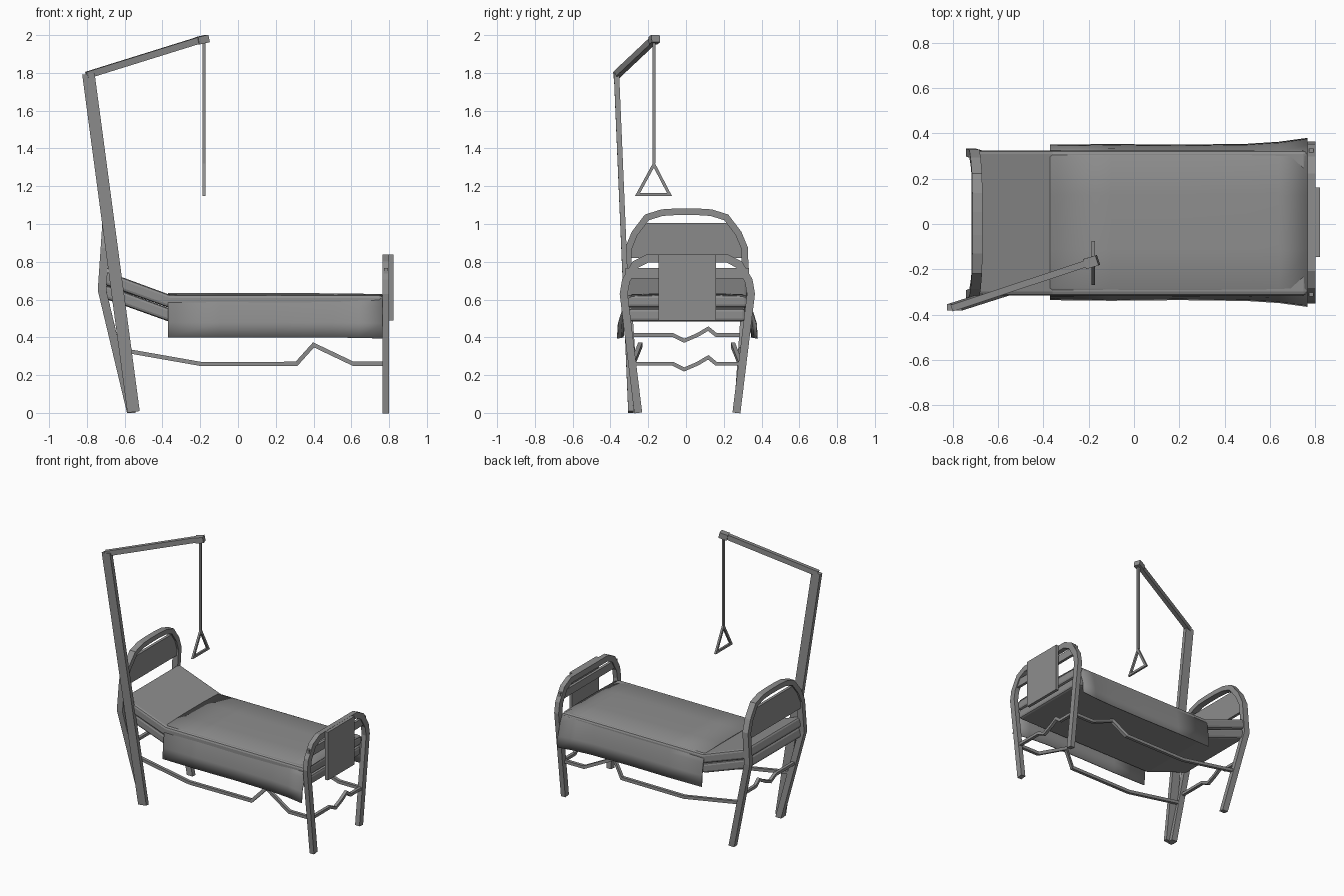
import bpy, bmesh, math
from mathutils import Vector

if "Cube" in bpy.data.objects:
    bpy.data.objects.remove(bpy.data.objects["Cube"])

grey = bpy.data.materials.new("plain_grey")
grey.use_nodes = True
grey.diffuse_color = (0.27, 0.27, 0.27, 1)
grey.node_tree.nodes["Principled BSDF"].inputs["Base Color"].default_value = (0.27, 0.27, 0.27, 1)


def finish(name, bm, smooth=False):
    bmesh.ops.recalc_face_normals(bm, faces=bm.faces[:])
    mesh = bpy.data.meshes.new(name)
    bm.to_mesh(mesh)
    bm.free()
    mesh.materials.append(grey)
    ob = bpy.data.objects.new(name, mesh)
    bpy.context.collection.objects.link(ob)
    if smooth:
        bpy.ops.object.select_all(action='DESELECT')
        ob.select_set(True)
        bpy.context.view_layer.objects.active = ob
        bpy.ops.object.shade_smooth_by_angle(angle=math.radians(35))
    return ob


def bar(name, points, side, depth, width, closed=False):
    """Rectangular bar along a path, mitred at the corners."""
    pts = [Vector(p) for p in points]
    side = Vector(side).normalized()
    n = len(pts)
    bm = bmesh.new()
    rings = []
    for i, p in enumerate(pts):
        before = pts[i - 1] if i or closed else None
        after = pts[(i + 1) % n] if i < n - 1 or closed else None
        d = [(b - a).normalized() for a, b in ((before, p), (p, after)) if a is not None and b is not None]
        normals = [v.cross(side).normalized() for v in d]
        m = sum(normals, Vector()).normalized()
        m *= width / 2 / max(m.dot(normals[0]), 0.4)
        s = side * depth / 2
        rings.append([bm.verts.new(p + q) for q in (s + m, s - m, -s - m, m - s)])
    for i in range(n if closed else n - 1):
        a, b = rings[i], rings[(i + 1) % n]
        for k in range(4):
            j = (k + 1) % 4
            bm.faces.new((a[k], a[j], b[j], b[k]))
    if not closed:
        bm.faces.new(rings[0])
        bm.faces.new(rings[-1])
    return finish(name, bm)


def prism(name, outline, offset, smooth=False):
    """Flat outline pushed along an offset vector."""
    bm = bmesh.new()
    face = bm.faces.new([bm.verts.new(p) for p in outline])
    new = bmesh.ops.extrude_face_region(bm, geom=[face])["geom"]
    bmesh.ops.translate(bm, vec=offset, verts=[v for v in new if isinstance(v, bmesh.types.BMVert)])
    return finish(name, bm, smooth)


def arch(half, x_of, cy):
    """Mirror half of an end frame, listed from foot to crown."""
    left = [(x_of(z), cy - y, z) for y, z in half]
    right = [(x_of(z), cy + y, z) for y, z in reversed(half)]
    return left + right


# End frames: legs and arch in one bent bar
def head_x(z):
    return -0.565 - 0.155 * z / 0.65 if z < 0.65 else -0.72 + 0.07 * (z - 0.65)


foot_half = [(0.26, 0), (0.337, 0.63), (0.325, 0.70), (0.275, 0.785), (0.21, 0.818)]
head_half = [(0.268, 0), (0.312, 0.65), (0.308, 0.87), (0.275, 0.95), (0.21, 1.035), (0.13, 1.06), (0.05, 1.065)]
bar("foot_frame", arch(foot_half, lambda z: 0.783, 0.007), (1, 0, 0), 0.035, 0.042)
bar("head_frame", arch(head_half, head_x, 0.003), (1, 0, 0), 0.045, 0.035)

# End boards
bar("foot_rail", [(0.783, -0.32, 0.74), (0.783, 0.334, 0.74)], (1, 0, 0), 0.02, 0.055)
prism("foot_panel", [(0.80, -0.145, 0.49), (0.80, 0.16, 0.49), (0.80, 0.16, 0.838), (0.80, -0.145, 0.838)],
      (0.022, 0, 0))
board = [(0.31, 0.82), (0.305, 0.88), (0.27, 0.95), (0.215, 1.005)]
prism("head_panel", arch(board, lambda z: head_x(z) - 0.01, 0.003), (0.02, 0, 0))

# Mattress and bed base, bent up at the head end
layers = (("mattress", 0.625, 0.558, 0.315), ("bed_base", 0.552, 0.485, 0.305))
for name, top, low, half in layers:
    rise = 0.125
    outline = [(-0.70, -half, top + rise), (-0.36, -half, top), (0.765, -half, top),
               (0.765, -half, low), (-0.37, -half, low), (-0.72, -half, low + rise)]
    ob = prism(name, outline, (0, 2 * half + 0.01, 0))
    bev = ob.modifiers.new("soft_edges", 'BEVEL')
    bev.width = 0.016
    bev.segments = 2
    bev.limit_method = 'ANGLE'
    bev.angle_limit = math.radians(40)

# Blanket draped over both sides, flaring towards the foot
section = [(0.343, 0.40), (0.338, 0.48), (0.326, 0.57), (0.312, 0.618), (0.29, 0.629), (0.12, 0.634)]
stations = [(-0.37, 0), (-0.1, 0.003), (0.2, 0), (0.5, 0.004), (0.64, 0.013), (0.765, 0.03)]
bm = bmesh.new()
rows = []
for x, flare in stations:
    prof = [(y + flare * min(1, (0.64 - z) / 0.15), z - flare * 0.2) for y, z in section]
    full = [(-y, z) for y, z in prof] + [(y, z) for y, z in reversed(prof)]
    rows.append([bm.verts.new((x, y + 0.007, z)) for y, z in full])
for a, b in zip(rows, rows[1:]):
    for k in range(len(a) - 1):
        bm.faces.new((a[k], a[k + 1], b[k + 1], b[k]))
blanket = finish("blanket", bm, True)
solid = blanket.modifiers.new("cloth_thickness", 'SOLIDIFY')
solid.thickness = 0.006

# Side rails with a raised kink that leans inwards
rail = [(-0.645, 0.285, 0.338), (-0.19, 0.285, 0.258), (0.31, 0.285, 0.26),
        (0.40, 0.245, 0.36), (0.61, 0.285, 0.26), (0.783, 0.285, 0.26)]
for name, s in (("left_side_rail", 1), ("right_side_rail", -1)):
    bar(name, [(x, y * s + 0.003, z) for x, y, z in rail], (0, 1, 0), 0.022, 0.022)

# Wavy cross rails between the legs
wave = [(-0.29, 0), (-0.07, 0), (-0.01, -0.03), (0.06, 0), (0.118, 0.034), (0.16, 0), (0.3, 0)]
for name, x, z in (("foot_cross_rail", 0.783, 0.26), ("head_cross_rail", -0.665, 0.412)):
    bar(name, [(x, y, z + h) for y, h in wave], (1, 0, 0), 0.022, 0.02)

# Lifting pole: slanted post, arm, clamp and hanging handle
bar("pole_post", [(-0.553, -0.292, 0.005), (-0.792, -0.368, 1.795)], (0, 1, 0), 0.028, 0.066)
bar("pole_arm", [(-0.80, -0.37, 1.788), (-0.19, -0.168, 1.978)], (-0.314, 0.949, 0), 0.03, 0.036)
bar("arm_clamp", [(-0.215, -0.176, 1.97), (-0.16, -0.16, 1.982)], (-0.314, 0.949, 0), 0.046, 0.04)
bar("handle_cord", [(-0.18, -0.17, 1.97), (-0.18, -0.17, 1.32)], (1, 0, 0), 0.014, 0.016)
bar("handle", [(-0.18, -0.17, 1.315), (-0.18, -0.256, 1.157), (-0.18, -0.088, 1.157)],
    (1, 0, 0), 0.014, 0.016, closed=True)
